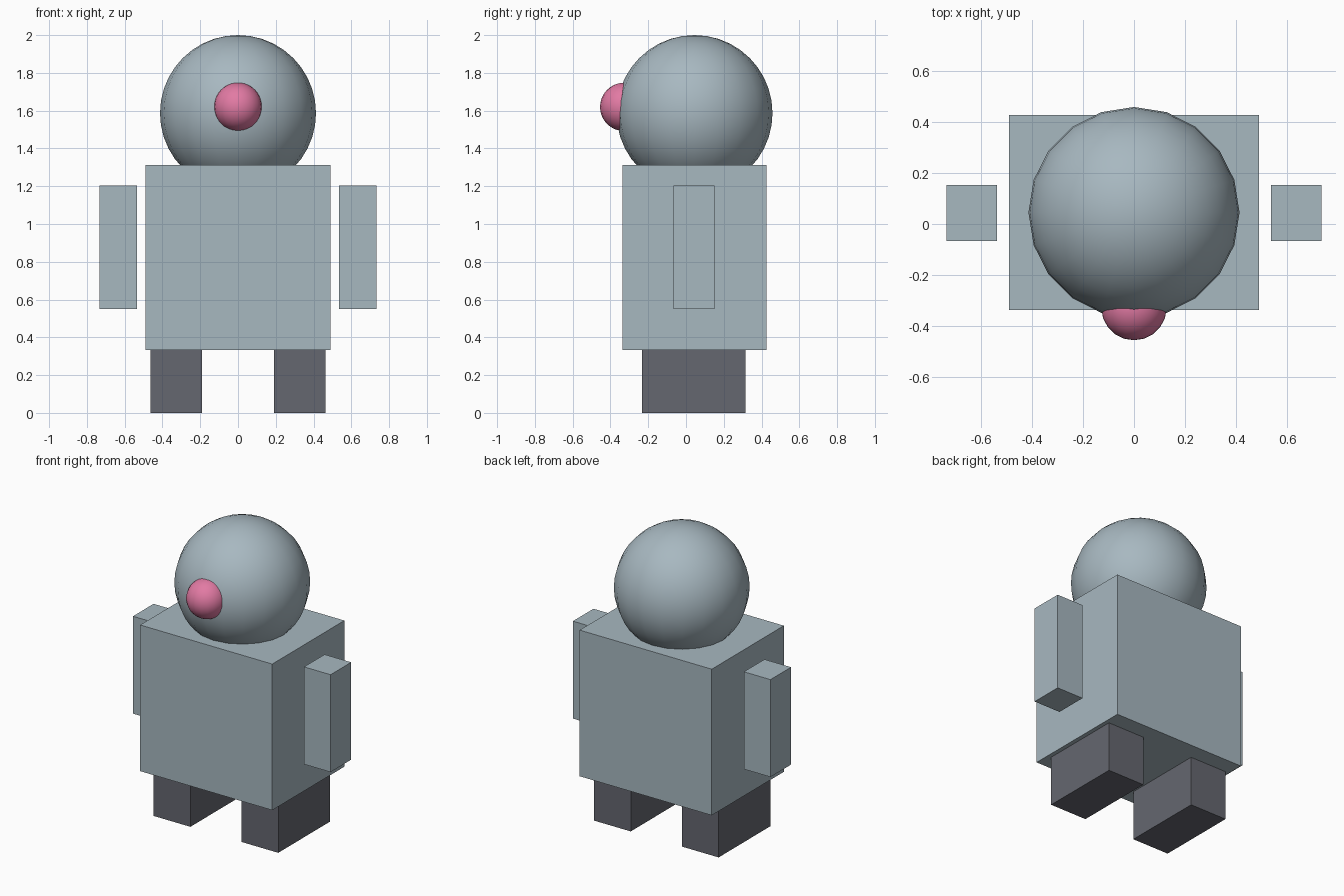
import bpy
import bmesh
from mathutils import Vector

cube = bpy.data.objects.get("Cube")
if cube:
    bpy.data.objects.remove(cube, do_unlink=True)


def make_material(name, rgb):
    mat = bpy.data.materials.new(name)
    mat.use_nodes = True
    color = (*rgb, 1)
    mat.diffuse_color = color
    mat.node_tree.nodes["Principled BSDF"].inputs["Base Color"].default_value = color
    return mat


def add_object(name, bm, mat):
    mesh = bpy.data.meshes.new(name)
    bm.to_mesh(mesh)
    bm.free()
    mesh.materials.append(mat)
    obj = bpy.data.objects.new(name, mesh)
    bpy.context.collection.objects.link(obj)
    return obj


def box(name, low, high, mat):
    """Flat box between two opposite corners."""
    low, high = Vector(low), Vector(high)
    bm = bmesh.new()
    bmesh.ops.create_cube(bm, size=1)
    bmesh.ops.scale(bm, vec=high - low, verts=bm.verts)
    obj = add_object(name, bm, mat)
    obj.location = (low + high) / 2
    return obj


def ball(name, center, radius, mat):
    """Smooth-shaded sphere with a lightly faceted outline."""
    bm = bmesh.new()
    bmesh.ops.create_uvsphere(bm, u_segments=20, v_segments=20, radius=radius)
    for face in bm.faces:
        face.smooth = True
    obj = add_object(name, bm, mat)
    obj.location = center
    return obj


def box_pair(name, low, high, mat):
    """Box on the left (+x) and its mirror on the right."""
    box("left_" + name, low, high, mat)
    box("right_" + name, (-high[0], low[1], low[2]), (-low[0], high[1], high[2]), mat)


grey = make_material("blue grey", (0.39, 0.48, 0.53))
dark = make_material("dark grey", (0.13, 0.135, 0.16))
pink = make_material("pink", (0.76, 0.195, 0.37))

# Body and limbs
box("body", (-0.49, -0.337, 0.333), (0.49, 0.427, 1.313), grey)
box_pair("arm", (0.536, -0.066, 0.55), (0.733, 0.152, 1.203), grey)
box_pair("leg", (0.19, -0.233, 0), (0.462, 0.314, 0.335), dark)

# Head and nose
ball("head", (0, 0.045, 1.587), 0.413, grey)
ball("nose", (0, -0.327, 1.62), 0.128, pink)
